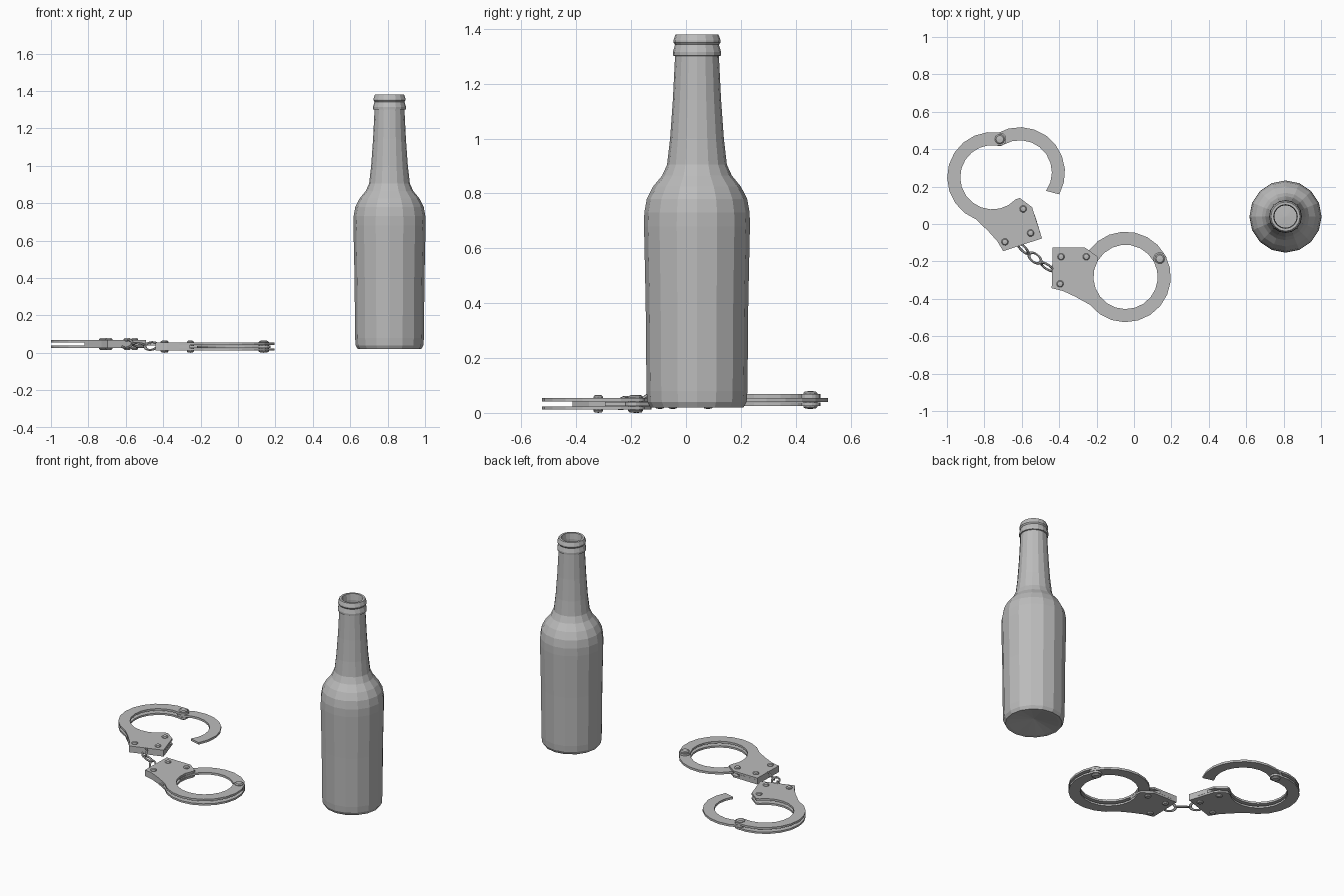
import bpy, bmesh
from math import radians, cos, sin, pi
from mathutils import Matrix, Vector

cube = bpy.data.objects.get("Cube")
if cube:
    bpy.data.objects.remove(cube, do_unlink=True)

grey = bpy.data.materials.new("plain_grey")
grey.use_nodes = True
grey.diffuse_color = (0.5, 0.5, 0.5, 1)
grey.node_tree.nodes["Principled BSDF"].inputs["Base Color"].default_value = (0.5, 0.5, 0.5, 1)


def finish(name, bm, matrix):
    bm.transform(matrix)
    bmesh.ops.recalc_face_normals(bm, faces=bm.faces)
    mesh = bpy.data.meshes.new(name)
    bm.to_mesh(mesh)
    bm.free()
    mesh.materials.append(grey)
    obj = bpy.data.objects.new(name, mesh)
    bpy.context.collection.objects.link(obj)
    return obj


def lathe(name, profile, sides, matrix):
    bm = bmesh.new()
    verts = [bm.verts.new((r, 0, z)) for r, z in profile]
    edges = [bm.edges.new(pair) for pair in zip(verts, verts[1:])]
    bmesh.ops.spin(bm, geom=verts + edges, cent=(0, 0, 0), axis=(0, 0, 1),
                   angle=2 * pi, steps=sides)
    bmesh.ops.remove_doubles(bm, verts=bm.verts, dist=0.0005)
    return finish(name, bm, matrix)


def slab(name, outline, z0, z1, matrix):
    bm = bmesh.new()
    face = bm.faces.new([bm.verts.new((x, y, z0)) for x, y in outline])
    out = bmesh.ops.extrude_face_region(bm, geom=[face], use_keep_orig=True)
    top = [v for v in out["geom"] if isinstance(v, bmesh.types.BMVert)]
    bmesh.ops.translate(bm, verts=top, vec=(0, 0, z1 - z0))
    return finish(name, bm, matrix)


def arc(radius, start, end, steps, centre=(0, 0)):
    angles = [radians(start + (end - start) * i / steps) for i in range(steps + 1)]
    return [(centre[0] + radius * cos(a), centre[1] + radius * sin(a)) for a in angles]


# Bottle: outer wall, lip, inner wall and raised base
bottle = [(0, 0.05), (0.15, 0.022), (0.17, 0.02), (0.181, 0.04), (0.184, 0.08),
          (0.187, 0.4), (0.193, 0.68), (0.192, 0.73), (0.183, 0.78), (0.16, 0.825),
          (0.127, 0.865), (0.109, 0.905), (0.098, 1.0), (0.088, 1.14), (0.08, 1.30),
          (0.087, 1.302), (0.088, 1.315), (0.08, 1.342), (0.086, 1.35), (0.086, 1.358),
          (0.078, 1.38), (0.064, 1.38), (0.06, 1.34), (0.07, 1.14), (0.09, 0.9),
          (0.15, 0.8), (0.178, 0.7), (0.17, 0.06), (0, 0.07)]
lathe("bottle", bottle, 16, Matrix.Translation((0.81, 0.04, 0)))

# Handcuff outlines around the ring centre
OUTER, INNER, HINGE = 0.242, 0.172, 28
pivot = arc(0.207, HINGE, HINGE, 1)[0]
body = [(-0.149, 0.108), (-0.215, 0.156), (-0.39, 0.158),
        (-0.395, -0.06), (-0.335, -0.075), (-0.27, -0.105)]
plate = (body + arc(OUTER, 218, 360 + HINGE, 10)
         + arc(0.035, HINGE, HINGE + 180, 8, pivot)[1:-1]
         + arc(INNER, 360 + HINGE, 150, 14))
core = [(-0.26, 0.158)] + body[2:] + arc(OUTER + 0.006, 212, 150, 4)
arm = (arc(OUTER, HINGE, 178, 9) + arc(INNER, 184, HINGE, 9)
       + arc(0.037, HINGE + 180, HINGE + 360, 8, pivot)[1:-1])


def rivet(name, at, r, matrix):
    half = [(r, 0.02), (r, 0.025), (r * 0.75, 0.031), (0, 0.033)]
    profile = [(x, -z) for x, z in reversed(half)] + half
    lathe(name, profile, 10, matrix @ Matrix.Translation((at[0], at[1], 0)))


def handcuff(side, matrix, opening):
    slab(side + "_top_plate", plate, 0.008, 0.021, matrix)
    slab(side + "_bottom_plate", plate, -0.021, -0.009, matrix)
    slab(side + "_lock_body", core, -0.0095, 0.0085, matrix)
    p = Vector((pivot[0], pivot[1], 0))
    swing = (Matrix.Translation(p) @ Matrix.Rotation(radians(opening), 4, 'Z')
             @ Matrix.Translation(-p))
    slab(side + "_swing_arm", arm, -0.007, 0.007, matrix @ swing)
    rivet(side + "_hinge_rivet", pivot, 0.027, matrix)
    for i, at in enumerate([(-0.345, 0.108), (-0.21, 0.108), (-0.35, -0.037)]):
        rivet(f"{side}_body_rivet_{i + 1}", at, 0.019, matrix)


# Closed cuff, and its mirrored, turned and opened partner
handcuff("closed_cuff", Matrix.Translation((-0.045, -0.283, 0.033)), 0)
handcuff("open_cuff", Matrix.Translation((-0.757, 0.25, 0.047))
         @ Matrix.Rotation(radians(107), 4, 'Z') @ Matrix.Diagonal((1, -1, 1, 1)), -42)

# Chain of three interlocked oval links
for i, (x, y, z, turn, roll) in enumerate([(-0.594, -0.13, 0.047, -45, 60),
                                           (-0.53, -0.182, 0.042, -38, -25),
                                           (-0.464, -0.229, 0.036, -33, 60)]):
    bpy.ops.mesh.primitive_torus_add(major_segments=16, minor_segments=6,
                                     major_radius=0.024, minor_radius=0.006)
    link = bpy.context.object
    link.name = f"chain_link_{i + 1}"
    link.data.materials.append(grey)
    link.data.transform(Matrix.Translation((x, y, z))
                        @ Matrix.Rotation(radians(turn), 4, 'Z')
                        @ Matrix.Rotation(radians(roll), 4, 'X')
                        @ Matrix.Diagonal((1.6, 1, 1, 1)))
